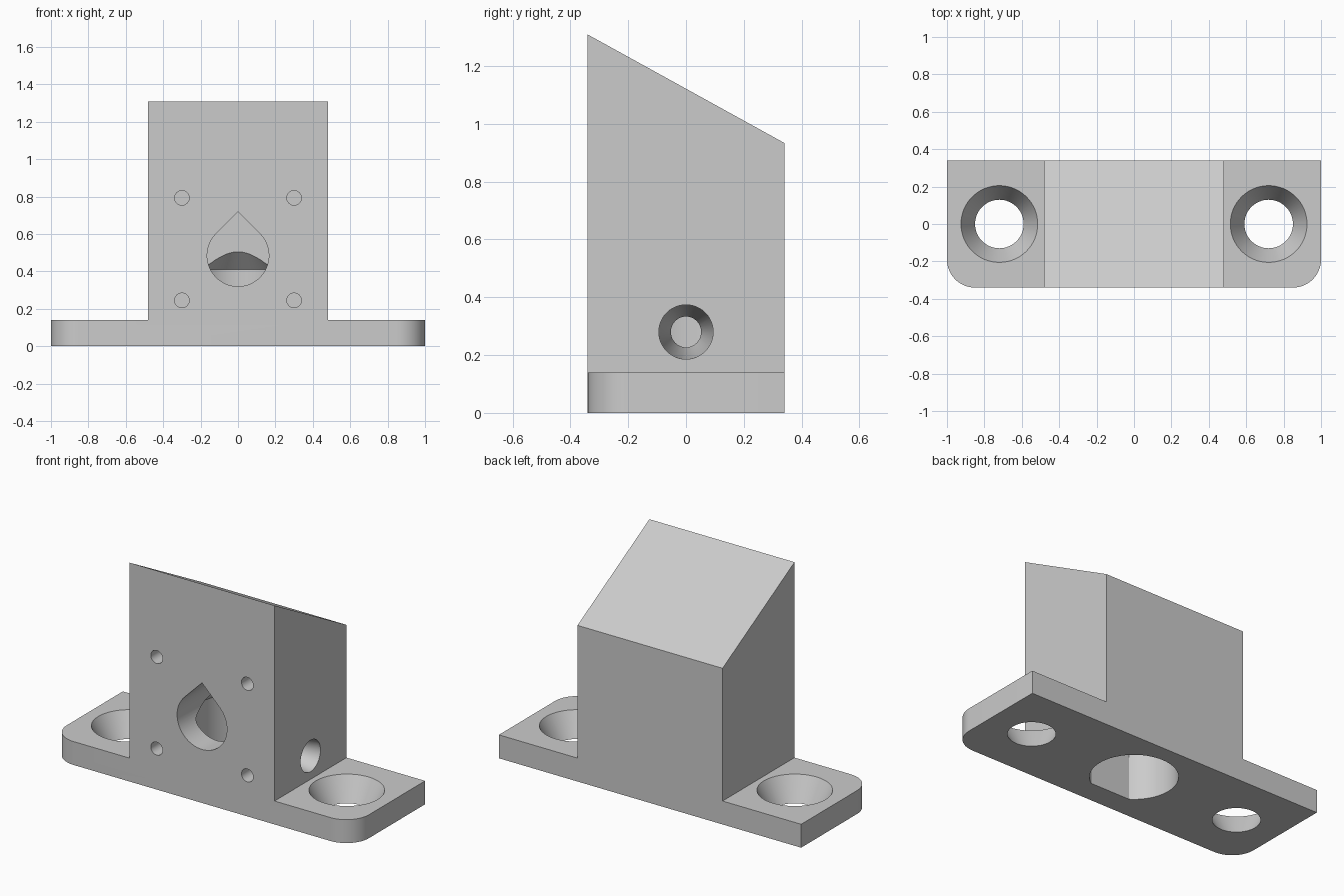
import bpy, bmesh
from math import sin, cos, pi, radians
from mathutils import Matrix, Vector

cube = bpy.data.objects.get("Cube")
if cube:
    bpy.data.objects.remove(cube, do_unlink=True)

DEPTH = 0.34   # half depth of the bracket

grey = bpy.data.materials.new("light grey")
grey.use_nodes = True
grey.diffuse_color = (0.6, 0.6, 0.6, 1)
grey.node_tree.nodes["Principled BSDF"].inputs["Base Color"].default_value = (0.6, 0.6, 0.6, 1)


def add_object(name, bm):
    bmesh.ops.recalc_face_normals(bm, faces=bm.faces[:])
    mesh = bpy.data.meshes.new(name)
    bm.to_mesh(mesh)
    bm.free()
    mesh.materials.append(grey)
    obj = bpy.data.objects.new(name, mesh)
    bpy.context.collection.objects.link(obj)
    return obj


def slice_off(bm, point, normal):
    """Remove everything beyond a plane and cap the cut."""
    geom = bm.verts[:] + bm.edges[:] + bm.faces[:]
    cut = bmesh.ops.bisect_plane(bm, geom=geom, plane_co=point, plane_no=normal, clear_outer=True)
    edges = [e for e in cut["geom_cut"] if isinstance(e, bmesh.types.BMEdge)]
    bmesh.ops.contextual_create(bm, geom=edges)


def prism(outline, y0, y1):
    """Extrude an (x, z) outline along y."""
    bm = bmesh.new()
    face = bm.faces.new([bm.verts.new((x, y0, z)) for x, z in outline])
    out = bmesh.ops.extrude_face_region(bm, geom=[face])
    moved = [v for v in out["geom"] if isinstance(v, bmesh.types.BMVert)]
    bmesh.ops.translate(bm, verts=moved, vec=(0, y1 - y0, 0))
    return bm


def turned(rings, matrix, n=64):
    """Solid of revolution about z from (radius, height) rings."""
    bm = bmesh.new()
    loops = [[bm.verts.new((r * cos(2 * pi * i / n), r * sin(2 * pi * i / n), h))
              for i in range(n)] for r, h in rings]
    for a, b in zip(loops, loops[1:]):
        for i in range(n):
            j = (i + 1) % n
            bm.faces.new((a[i], a[j], b[j], b[i]))
    bm.faces.new(loops[0])
    bm.faces.new(loops[-1])
    bm.transform(matrix)
    return bm


# Body: upright block on a flat foot, sloped top, rounded front corners
half = [(1, 0), (1, 0.14), (0.48, 0.14), (0.48, 1.31)]
bm = prism(half + [(-x, z) for x, z in reversed(half)], -DEPTH, DEPTH)
corners = [e for e in bm.edges
           if all(abs(v.co.x) > 0.99 and v.co.y < 0 for v in e.verts)
           and abs(e.verts[0].co.z - e.verts[1].co.z) > 0.1]
bmesh.ops.bevel(bm, geom=corners, offset=0.15, offset_type='OFFSET', segments=12,
                profile=0.5, affect='EDGES')
slice_off(bm, Vector((0, -DEPTH, 1.309)), Vector((0, 0.375, 2 * DEPTH)).normalized())
body = add_object("bracket_body", bm)

cutters = []

# Tapered mounting holes through the foot
for side in (-1, 1):
    taper = turned([(0.119, -0.02), (0.216, 0.16)], Matrix.Translation((side * 0.72, 0, 0)))
    cutters.append(add_object("mounting_hole", taper))

# Cavity from below with a conical roof and a flat front wall
bm = turned([(0.24, -0.05), (0.24, 0.41), (0.002, 0.648)], Matrix.Identity(4))
slice_off(bm, Vector((0, -0.2, 0)), Vector((0, -1, 0)))
cutters.append(add_object("lower_cavity", bm))

# Teardrop bore in the front
R, ZC = 0.165, 0.485
arc = [radians(135 + 270 * i / 48) for i in range(49)]
drop = [(R * cos(a), ZC + R * sin(a)) for a in arc] + [(0, ZC + R * 2 ** 0.5)]
cutters.append(add_object("teardrop_bore", prism(drop, -DEPTH - 0.05, 0.145)))

# Four blind screw holes around the bore
to_front = Matrix.Rotation(radians(90), 4, 'X')
for x in (-0.3, 0.3):
    for z in (0.245, 0.793):
        hole = turned([(0.039, 0.14), (0.039, 0.4)], Matrix.Translation((x, 0, z)) @ to_front, 32)
        cutters.append(add_object("screw_hole", hole))

# Funnel hole in the left side, opening into the cavity
to_side = Matrix.Translation((0, 0, 0.28)) @ Matrix.Rotation(radians(90), 4, 'Y')
funnel = turned([(0.046, 0.2), (0.094, 0.46), (0.094, 0.52)], to_side, 48)
cutters.append(add_object("side_hole", funnel))

# Cut every hole, then drop the cutters
bpy.context.view_layer.objects.active = body
for cutter in cutters:
    cutter.hide_render = True
    mod = body.modifiers.new("cut", 'BOOLEAN')
    mod.operation = 'DIFFERENCE'
    mod.solver = 'EXACT'
    mod.object = cutter
    bpy.ops.object.modifier_apply(modifier=mod.name)
    bpy.data.objects.remove(cutter, do_unlink=True)

bpy.ops.object.select_all(action='DESELECT')
body.select_set(True)
bpy.ops.object.shade_smooth_by_angle(angle=radians(30))
